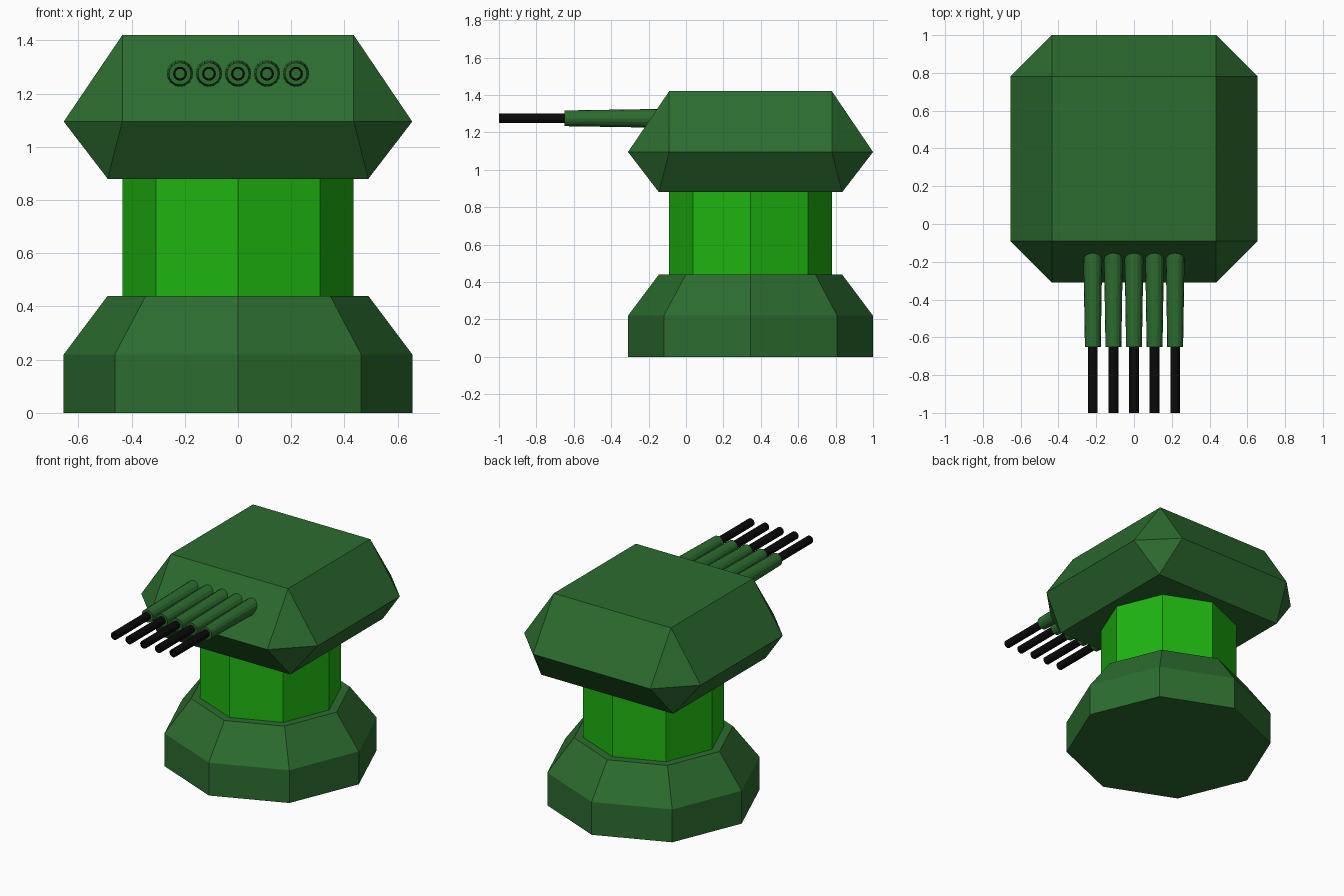
import bpy, bmesh, math

if "Cube" in bpy.data.objects:
    bpy.data.objects.remove(bpy.data.objects["Cube"])

CY = 0.345  # turret axis in y


def material(name, rgb):
    m = bpy.data.materials.new(name)
    m.diffuse_color = (*rgb, 1)
    m.use_nodes = True
    m.node_tree.nodes["Principled BSDF"].inputs["Base Color"].default_value = m.diffuse_color
    return m


DARK = material("dark_green", (0.025, 0.15, 0.028))
BRIGHT = material("bright_green", (0.013, 0.46, 0.005))
BLACK = material("black", (0.003, 0.003, 0.003))


def finish(name, bm, mat, loc):
    bmesh.ops.recalc_face_normals(bm, faces=bm.faces)
    me = bpy.data.meshes.new(name)
    bm.to_mesh(me)
    bm.free()
    me.materials.append(mat)
    ob = bpy.data.objects.new(name, me)
    ob.location = loc
    bpy.context.collection.objects.link(ob)
    return ob


def lathe(name, profile, sides, mat, loc, closed=False):
    """Revolve (radius, height) points about z; cap the ends or close the loop."""
    bm = bmesh.new()
    rings = []
    for r, z in profile:
        angles = [2 * math.pi * i / sides for i in range(sides)]
        rings.append([bm.verts.new((r * math.cos(a), r * math.sin(a), z)) for a in angles])
    pairs = list(zip(rings, rings[1:]))
    if closed:
        pairs.append((rings[-1], rings[0]))
    else:
        bm.faces.new(rings[0])
        bm.faces.new(rings[-1])
    for a, b in pairs:
        for i in range(sides):
            j = (i + 1) % sides
            bm.faces.new((a[i], a[j], b[j], b[i]))
    return finish(name, bm, mat, loc)


# Octagonal foot and column
lathe("base", [(0.655, 0), (0.655, 0.22), (0.49, 0.44)], 8, DARK, (0, CY, 0))
lathe("column", [(0.435, 0.43), (0.435, 0.89)], 8, BRIGHT, (0, CY, 0))

# Turret head: square floor, chamfered waist, square roof
bm = bmesh.new()
for sx in (-1, 1):
    for sy in (-1, 1):
        for x, y, z in ((0.49, 0.49, 0.88), (0.435, 0.655, 1.095),
                        (0.655, 0.435, 1.095), (0.435, 0.435, 1.42)):
            bm.verts.new((sx * x, sy * y, z))
bmesh.ops.convex_hull(bm, input=bm.verts)
bmesh.ops.dissolve_limit(bm, angle_limit=0.02, verts=bm.verts, edges=bm.edges)
finish("turret_head", bm, DARK, (0, CY, 0))

# Five guns: tapered sleeve with a hollow black barrel, pointing to -y
for i in range(5):
    x = (i - 2) * 0.109
    sleeve = lathe(f"gun_sleeve_{i + 1}", [(0.051, 0.09), (0.042, 0.65)],
                   16, DARK, (x, 0, 1.275))
    barrel = lathe(f"gun_barrel_{i + 1}",
                   [(0.026, 0.64), (0.026, 1.0), (0.018, 1.0), (0.018, 0.64)],
                   16, BLACK, (x, 0, 1.275), closed=True)
    for ob in (sleeve, barrel):
        ob.rotation_euler.x = math.pi / 2
